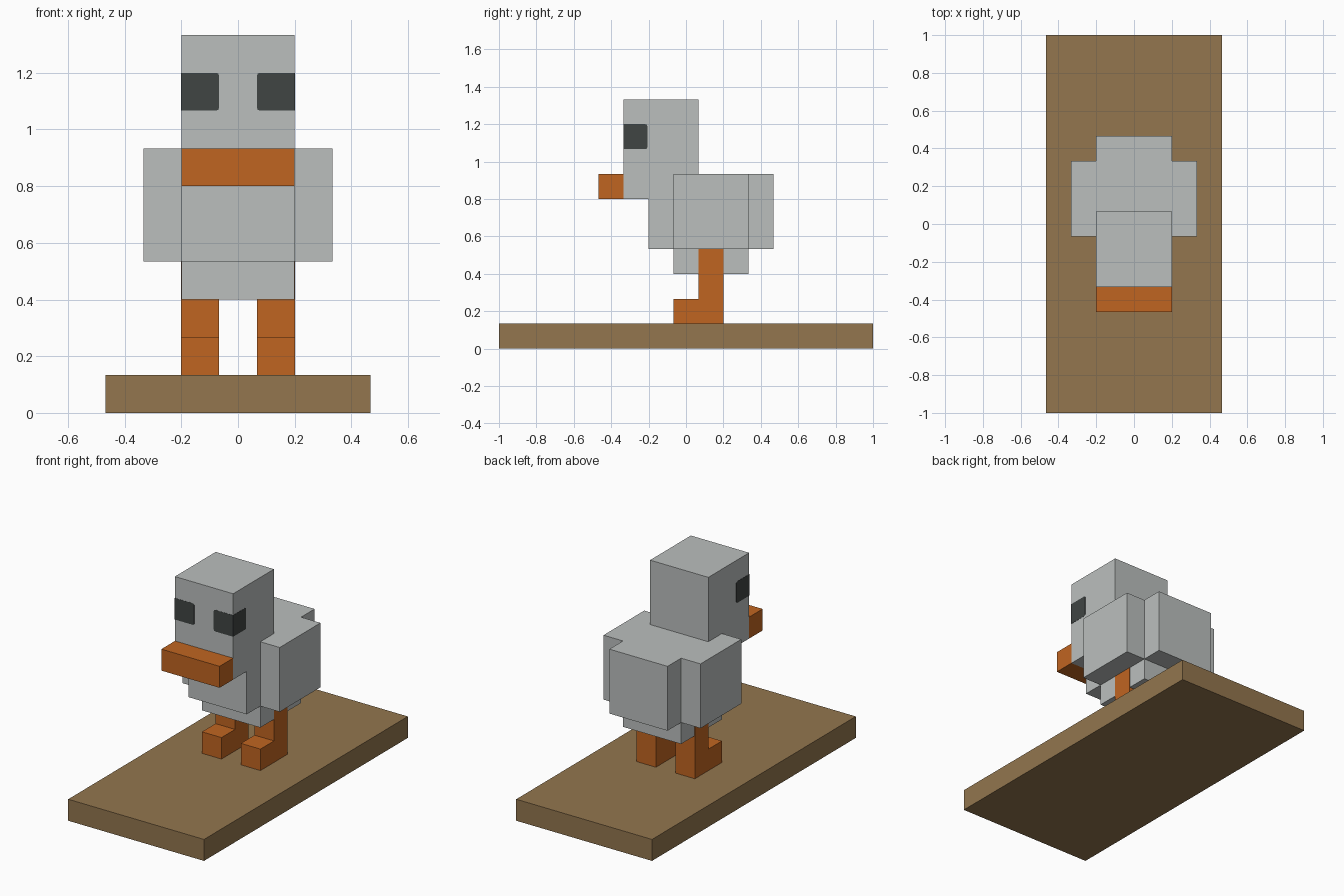
import bpy
import bmesh
from mathutils import Vector

U = 1 / 15      # one block of the model's grid
SKIN = 0.001    # tiny offset for faces that lie on another surface

cube = bpy.data.objects.get("Cube")
if cube:
    bpy.data.objects.remove(cube, do_unlink=True)


def material(name, rgb):
    """Flat colour given as 0-255 display values."""
    linear = [((c / 255 + 0.055) / 1.055) ** 2.4 for c in rgb] + [1]
    mat = bpy.data.materials.new(name)
    mat.use_nodes = True
    mat.diffuse_color = linear
    bsdf = next(n for n in mat.node_tree.nodes if n.type == "BSDF_PRINCIPLED")
    bsdf.inputs["Base Color"].default_value = linear
    return mat


def finish(name, bm, mat):
    bmesh.ops.recalc_face_normals(bm, faces=bm.faces)
    mesh = bpy.data.meshes.new(name)
    bm.to_mesh(mesh)
    bm.free()
    mesh.materials.append(mat)
    obj = bpy.data.objects.new(name, mesh)
    bpy.context.collection.objects.link(obj)
    return obj


def extrude_profile(name, profile, x0, x1, mat):
    """Side profile of (y, z) grid points, extruded along x."""
    bm = bmesh.new()
    face = bm.faces.new([bm.verts.new((x0, y * U, z * U)) for y, z in profile])
    new = bmesh.ops.extrude_face_region(bm, geom=[face])["geom"]
    verts = [v for v in new if isinstance(v, bmesh.types.BMVert)]
    bmesh.ops.translate(bm, verts=verts, vec=(x1 - x0, 0, 0))
    return finish(name, bm, mat)


def box_bmesh(low, high):
    low, high = Vector(low), Vector(high)
    bm = bmesh.new()
    bmesh.ops.create_cube(bm, size=1)
    bmesh.ops.scale(bm, vec=high - low, verts=bm.verts)
    bmesh.ops.translate(bm, vec=(low + high) / 2, verts=bm.verts)
    return bm


def box(name, low, high, mat):
    return finish(name, box_bmesh(Vector(low) * U, Vector(high) * U), mat)


def mirrored(obj):
    """Copy the part to the other side of the centre plane."""
    mod = obj.modifiers.new("Mirror", "MIRROR")
    mod.use_axis = (True, False, False)


grey = material("feather grey", (187, 191, 190))
orange = material("beak orange", (192, 101, 33))
brown = material("wood brown", (147, 118, 78))
dark = material("eye dark grey", (64, 69, 68))

# Base board
box("base_board", (-7, -15, 0), (7, 15, 2), brown)

# Belly, body and head share one stepped side profile
bird = [(-1, 6), (5, 6), (5, 8), (7, 8), (7, 14), (1, 14),
        (1, 20), (-5, 20), (-5, 12), (-3, 12), (-3, 8), (-1, 8)]
extrude_profile("body_and_head", bird, -3 * U, 3 * U, grey)

# Beak and wings
box("beak", (-3, -7, 12), (3, -5, 14), orange)
mirrored(box("wings", (2.5, -1, 8), (5, 5, 14), grey))

# Legs with feet, showing on the outside of the belly
leg = [(-1, 2), (3, 2), (3, 8), (1, 8), (1, 4), (-1, 4)]
mirrored(extrude_profile("legs", leg, U, 3 * U + SKIN, orange))

# Eyes wrap round the front corners of the head, with softened inner ends
bm = box_bmesh((U, -5 * U - SKIN, 16 * U), (3 * U + SKIN, -3.1 * U, 18 * U))
inner_ends = [e for e in bm.edges
              if all(v.co.x < 2 * U for v in e.verts) and abs(e.verts[0].co.z - e.verts[1].co.z) < SKIN
              or all(v.co.y > -4 * U for v in e.verts) and abs(e.verts[0].co.z - e.verts[1].co.z) < SKIN]
bmesh.ops.bevel(bm, geom=inner_ends, offset=0.01, segments=2, profile=0.5,
                affect="EDGES")
mirrored(finish("eyes", bm, dark))
